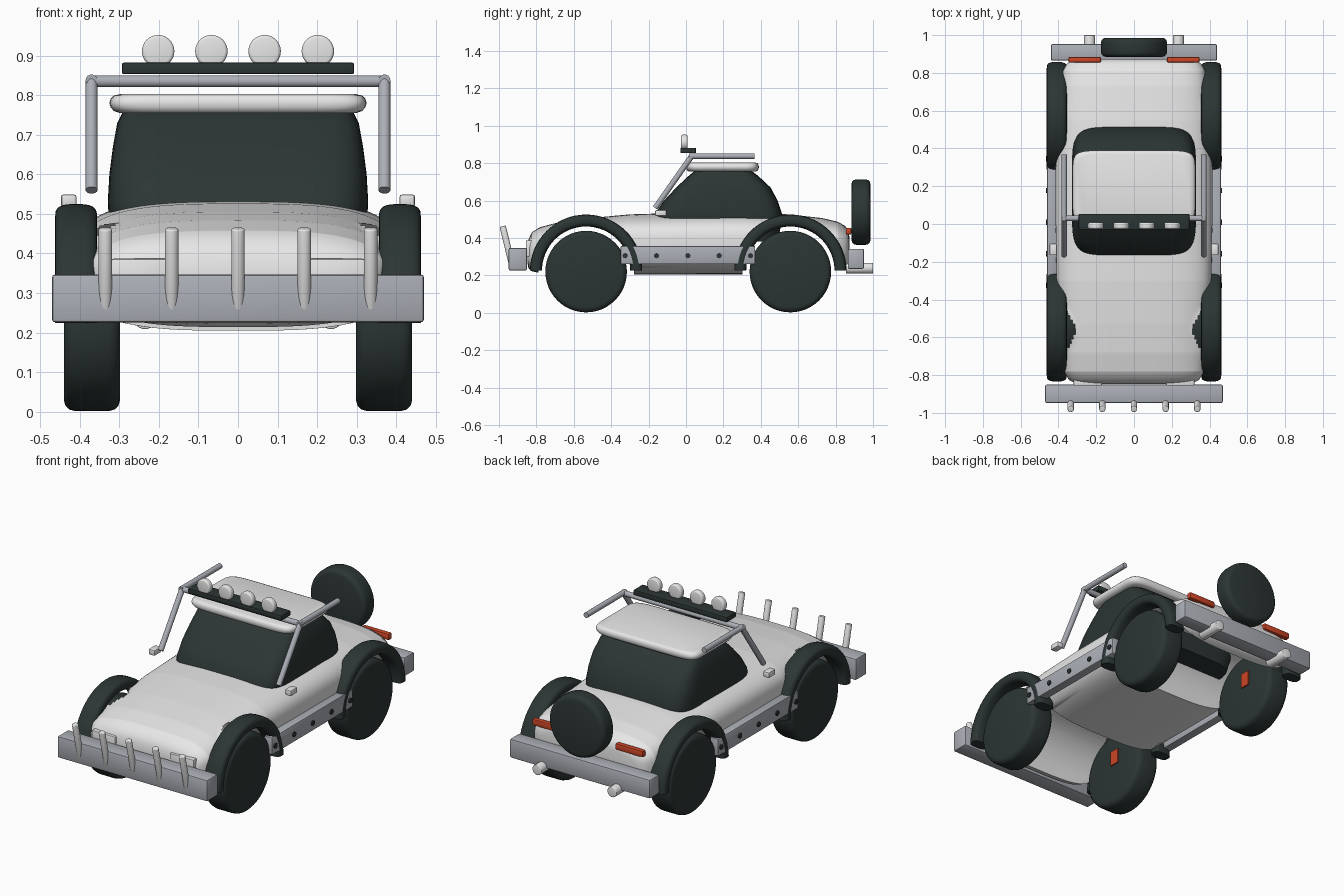
import bpy, bmesh
from math import pi, cos, sin, sqrt, radians
from mathutils import Vector

if "Cube" in bpy.data.objects:
    bpy.data.objects.remove(bpy.data.objects["Cube"])


def material(name, rgb):
    m = bpy.data.materials.new(name)
    m.use_nodes = True
    m.diffuse_color = (*rgb, 1)
    m.node_tree.nodes["Principled BSDF"].inputs["Base Color"].default_value = (*rgb, 1)
    return m


WHITE = material("off white paint", (0.8, 0.8, 0.8))
DARK = material("dark rubber", (0.025, 0.036, 0.035))
STEEL = material("steel grey", (0.41, 0.43, 0.47))
RED = material("tail red", (0.6, 0.06, 0.02))


def finish(name, bm, mat, bevel=0, segments=3, angle=40):
    """Turn a bmesh into a smooth-shaded object, with optional rounded edges."""
    bmesh.ops.recalc_face_normals(bm, faces=bm.faces)
    mesh = bpy.data.meshes.new(name)
    bm.to_mesh(mesh)
    bm.free()
    mesh.materials.append(mat)
    ob = bpy.data.objects.new(name, mesh)
    bpy.context.collection.objects.link(ob)
    bpy.ops.object.select_all(action="DESELECT")
    ob.select_set(True)
    bpy.context.view_layer.objects.active = ob
    if bevel:
        mod = ob.modifiers.new("round", "BEVEL")
        mod.width, mod.segments, mod.limit_method = bevel, segments, "ANGLE"
        bpy.ops.object.modifier_apply(modifier="round")
    bpy.ops.object.shade_smooth_by_angle(angle=radians(angle))


def box(name, x, y, z, mat, bevel=0.006, segments=2):
    bm = bmesh.new()
    bmesh.ops.create_cube(bm, size=1)
    for v in bm.verts:
        v.co = [lo + (c + 0.5) * (hi - lo) for c, (lo, hi) in zip(v.co, (x, y, z))]
    finish(name, bm, mat, bevel, segments)


def rod(name, a, b, radius, mat, bevel=0.0, sides=24):
    a, b = Vector(a), Vector(b)
    bm = bmesh.new()
    bmesh.ops.create_cone(bm, cap_ends=True, segments=sides, radius1=radius,
                          radius2=radius, depth=(b - a).length)
    turn = (b - a).to_track_quat("Z", "Y")
    for v in bm.verts:
        v.co = turn @ v.co + (a + b) / 2
    finish(name, bm, mat, bevel)


def oval(half_w, half_h, power, count=48):
    """Points of a rounded rectangle around the origin."""
    def bend(c):
        return abs(c) ** (2 / power) * (1 if c >= 0 else -1)
    return [(half_w * bend(cos(2 * pi * i / count)), half_h * bend(sin(2 * pi * i / count)))
            for i in range(count)]


def loft(name, rings, mat, angle=40, open_points=()):
    """Skin the rings; faces made only of open points are left out."""
    bm = bmesh.new()
    loops = [[bm.verts.new(p) for p in ring] for ring in rings]
    for k in range(len(loops) - 1):
        a, b = loops[k], loops[k + 1]
        for i in range(len(a)):
            j = (i + 1) % len(a)
            if not {(k, i), (k, j), (k + 1, i), (k + 1, j)}.issubset(open_points):
                bm.faces.new((a[i], a[j], b[j], b[i]))
    bm.faces.new(loops[0])
    bm.faces.new(loops[-1])
    finish(name, bm, mat, angle=angle)


AXLES = {"front": -0.534, "rear": 0.558}
SIDES = {"left": 1, "right": -1}
HUB_Z = 0.22
WELL = 0.256

# Body shell: stations of y, half width, bottom, top
stations = [(-0.848, 0.27, 0.27, 0.35), (-0.843, 0.31, 0.24, 0.39), (-0.825, 0.345, 0.222, 0.43),
            (-0.78, 0.372, 0.212, 0.458), (-0.68, 0.383, 0.21, 0.484), (-0.53, 0.39, 0.208, 0.505),
            (-0.3, 0.41, 0.205, 0.526), (0, 0.415, 0.205, 0.535), (0.3, 0.415, 0.205, 0.538),
            (0.55, 0.403, 0.21, 0.526), (0.73, 0.388, 0.22, 0.506), (0.81, 0.377, 0.225, 0.487),
            (0.85, 0.355, 0.235, 0.465), (0.868, 0.325, 0.25, 0.44), (0.873, 0.29, 0.27, 0.41)]


def station_at(y):
    for a, b in zip(stations, stations[1:]):
        if a[0] <= y <= b[0]:
            t = (y - a[0]) / (b[0] - a[0])
            return [p + t * (q - p) for p, q in zip(a, b)]


def well_height(y):
    return max(HUB_Z + sqrt(WELL ** 2 - (y - c) ** 2) if abs(y - c) < WELL else 0
               for c in AXLES.values())


# The underside is raised into round wheel wells, which break through the hood edges
cuts = [c - WELL * cos(pi * i / 32) for c in AXLES.values() for i in range(33)]
rings, holes = [], set()
for k, y in enumerate(sorted(cuts + [s[0] for s in stations])):
    _, w, lo, hi = station_at(y)
    mid, roof = (lo + hi) / 2, well_height(y)
    ring = []
    for i, (u, v) in enumerate(oval(w, (hi - lo) / 2, 3.1, 96)):
        ring.append((u, y, max(mid + v, roof)))
        if mid + abs(v) <= roof:
            holes.add((k, i))
    rings.append(ring)
loft("body", rings, WHITE, open_points=holes)

# Cabin glass: levels of z, front y, back y, half width
levels = [(0.38, -0.14, 0.49, 0.30), (0.50, -0.17, 0.515, 0.327), (0.53, -0.165, 0.513, 0.329),
          (0.60, -0.117, 0.49, 0.325), (0.67, -0.052, 0.452, 0.316), (0.73, 0.012, 0.388, 0.305),
          (0.77, 0.06, 0.335, 0.285)]
loft("cabin_glass", [[(u, v + (f + b) / 2, z) for u, v in oval(w, (b - f) / 2, 6)]
                     for z, f, b, w in levels], DARK)

# Roof panel with rolled rim
rim = [(0.755, 0.92), (0.760, 0.965), (0.769, 0.99), (0.780, 1), (0.791, 0.99),
       (0.799, 0.965), (0.803, 0.91)]
loft("roof", [[(u, v + 0.195, z) for u, v in oval(0.325 * s, 0.195 * s, 8)] for z, s in rim],
     WHITE, angle=60)

for side, s in SIDES.items():
    for end, y in AXLES.items():
        # Wheels, with a red brake block on the inner face
        rod(f"{end}_{side}_wheel", (s * 0.298, y, HUB_Z), (s * 0.44, y, HUB_Z), 0.218, DARK,
            bevel=0.028, sides=48)
        box(f"{end}_{side}_brake", sorted((s * 0.291, s * 0.32)), (y - 0.01, y + 0.048),
            (HUB_Z + 0.02, HUB_Z + 0.105), RED, 0)
        # Arched fenders
        arch = []
        for i in range(33):
            t = pi * i / 32
            arch.append([(s * 0.409 + u, y + (0.268 + v) * cos(t), 0.225 + (0.268 + v) * sin(t))
                         for u, v in oval(0.053, 0.032, 3, 24)])
        loft(f"{end}_{side}_fender", arch, DARK, angle=50)

    # Sill plate with bolts
    box(f"{side}_sill_plate", sorted((s * 0.41, s * 0.46)), (-0.35, 0.37), (0.26, 0.357),
        STEEL, 0.005)
    for i in range(5):
        y = -0.325 + i * 0.1675
        rod(f"{side}_sill_bolt_{i + 1}", (s * 0.45, y, 0.305), (s * 0.467, y, 0.305), 0.014,
            DARK, sides=12)

    # Roof rack tubes
    x = s * 0.37
    rod(f"{side}_rack_post", (x, -0.165, 0.56), (x, 0.03, 0.837), 0.015, STEEL)
    rod(f"{side}_rack_rail", (x, 0.015, 0.837), (x, 0.367, 0.837), 0.015, STEEL)

    # Side markers, headlamps, tail lamps and exhausts
    box(f"{side}_marker", sorted((s * 0.408, s * 0.447)), (-0.165, -0.104), (0.517, 0.549), WHITE)
    box(f"{side}_headlamp", sorted((s * 0.17, s * 0.32)), (-0.856, -0.82), (0.30, 0.387), WHITE)
    box(f"{side}_tail_lamp", sorted((s * 0.175, s * 0.347)), (0.855, 0.884), (0.418, 0.454), RED)
    rod(f"{side}_exhaust", (s * 0.235, 0.855, 0.238), (s * 0.235, 1.0, 0.238), 0.029, WHITE,
        bevel=0.004)

rod("rack_crossbar", (-0.38, 0.03, 0.835), (0.38, 0.03, 0.835), 0.015, STEEL)

# Bumpers and upright guard bars
box("front_bumper", (-0.47, 0.47), (-0.948, -0.85), (0.226, 0.347), STEEL, 0.008)
box("rear_bumper", (-0.44, 0.44), (0.865, 0.952), (0.235, 0.342), STEEL, 0.008)
for i in range(5):
    x = (i - 2) * 0.1675
    rod(f"guard_bar_{i + 1}", (x, -0.925, 0.235), (x, -0.98, 0.463), 0.017, WHITE, bevel=0.004)

# Roof light bar with four round lamps
box("light_bar", (-0.293, 0.293), (-0.03, 0.053), (0.853, 0.882), DARK, 0.004)
for i in range(4):
    x = (i - 1.5) * 0.1345
    rod(f"roof_lamp_{i + 1}", (x, -0.026, 0.911), (x, 0.008, 0.911), 0.041, WHITE,
        bevel=0.008, sides=32)

# Spare wheel on the tail
rod("spare_wheel", (0, 0.885, 0.538), (0, 0.986, 0.538), 0.175, DARK, bevel=0.025, sides=48)
